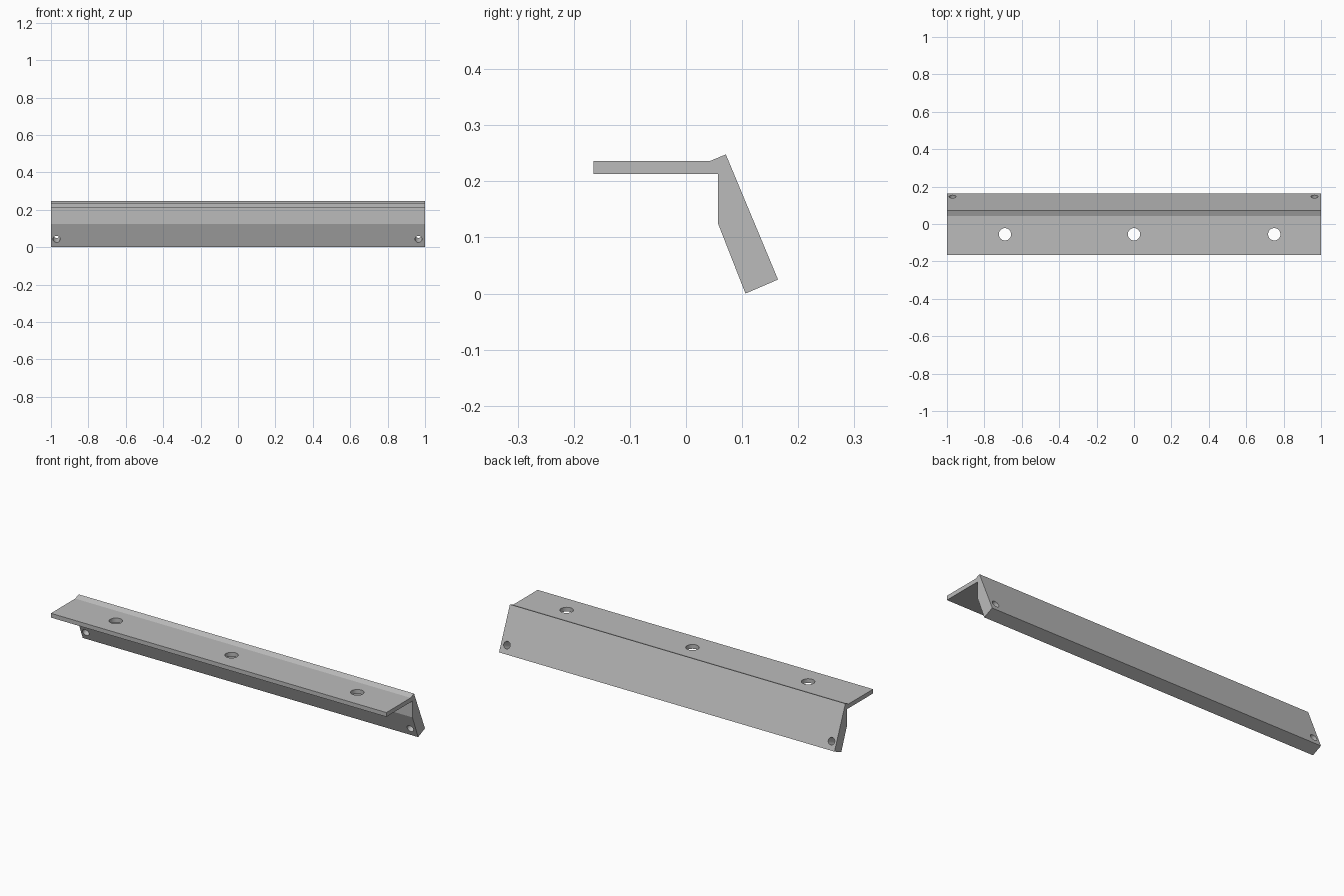
import bpy
import bmesh
import math
from mathutils import Vector

cube = bpy.data.objects.get("Cube")
if cube:
    bpy.data.objects.remove(cube, do_unlink=True)

# Plain grey finish
grey = bpy.data.materials.new("plain_grey")
grey.use_nodes = True
color = (0.5, 0.5, 0.5, 1.0)
grey.diffuse_color = color
grey.node_tree.nodes["Principled BSDF"].inputs["Base Color"].default_value = color


def extrude_profile(name, profile, half_length):
    """Sweep a (y, z) outline along x."""
    bm = bmesh.new()
    face = bm.faces.new([bm.verts.new((-half_length, y, z)) for y, z in profile])
    swept = bmesh.ops.extrude_face_region(bm, geom=[face])["geom"]
    verts = [v for v in swept if isinstance(v, bmesh.types.BMVert)]
    bmesh.ops.translate(bm, verts=verts, vec=(2 * half_length, 0, 0))
    bmesh.ops.recalc_face_normals(bm, faces=bm.faces)
    mesh = bpy.data.meshes.new(name)
    bm.to_mesh(mesh)
    bm.free()
    obj = bpy.data.objects.new(name, mesh)
    bpy.context.collection.objects.link(obj)
    mesh.materials.append(grey)
    return obj


def drill(target, name, center, axis, radius, depth):
    """Cut a round hole through the target."""
    bpy.ops.mesh.primitive_cylinder_add(
        vertices=32, radius=radius, depth=depth, location=center,
        rotation=Vector(axis).to_track_quat("Z", "Y").to_euler())
    cutter = bpy.context.object
    cutter.name = name
    cutter.data.materials.append(grey)
    cutter.hide_render = True
    cutter.hide_set(True)
    mod = target.modifiers.new(name, "BOOLEAN")
    mod.operation = "DIFFERENCE"
    mod.solver = "EXACT"
    mod.object = cutter


# Angled bar: flat flange, raised ridge and thick slanted leg
outline = [(-0.165, 0.236), (0.042, 0.236), (0.071, 0.248), (0.164, 0.025),
           (0.106, 0.0), (0.057, 0.125), (0.057, 0.213), (-0.165, 0.213)]
bar = extrude_profile("angled_bar", outline, 1.0)

# Mounting holes through the flange
for i, x in enumerate((-0.69, 0.0, 0.75)):
    drill(bar, f"flange_hole_cutter_{i}", (x, -0.055, 0.225), (0, 0, 1), 0.033, 0.1)

# End holes square to the slanted leg
slant = math.radians(22.7)
for side, x in (("right", -0.97), ("left", 0.965)):
    drill(bar, f"leg_hole_cutter_{side}", (x, 0.118, 0.055),
          (0, math.cos(slant), math.sin(slant)), 0.019, 0.16)

# Apply the cuts and remove the cutters
bpy.ops.object.select_all(action="DESELECT")
bar.select_set(True)
bpy.context.view_layer.objects.active = bar
for mod in list(bar.modifiers):
    cutter = mod.object
    bpy.ops.object.modifier_apply(modifier=mod.name)
    bpy.data.objects.remove(cutter, do_unlink=True)
bpy.ops.object.shade_smooth_by_angle(angle=math.radians(15))
